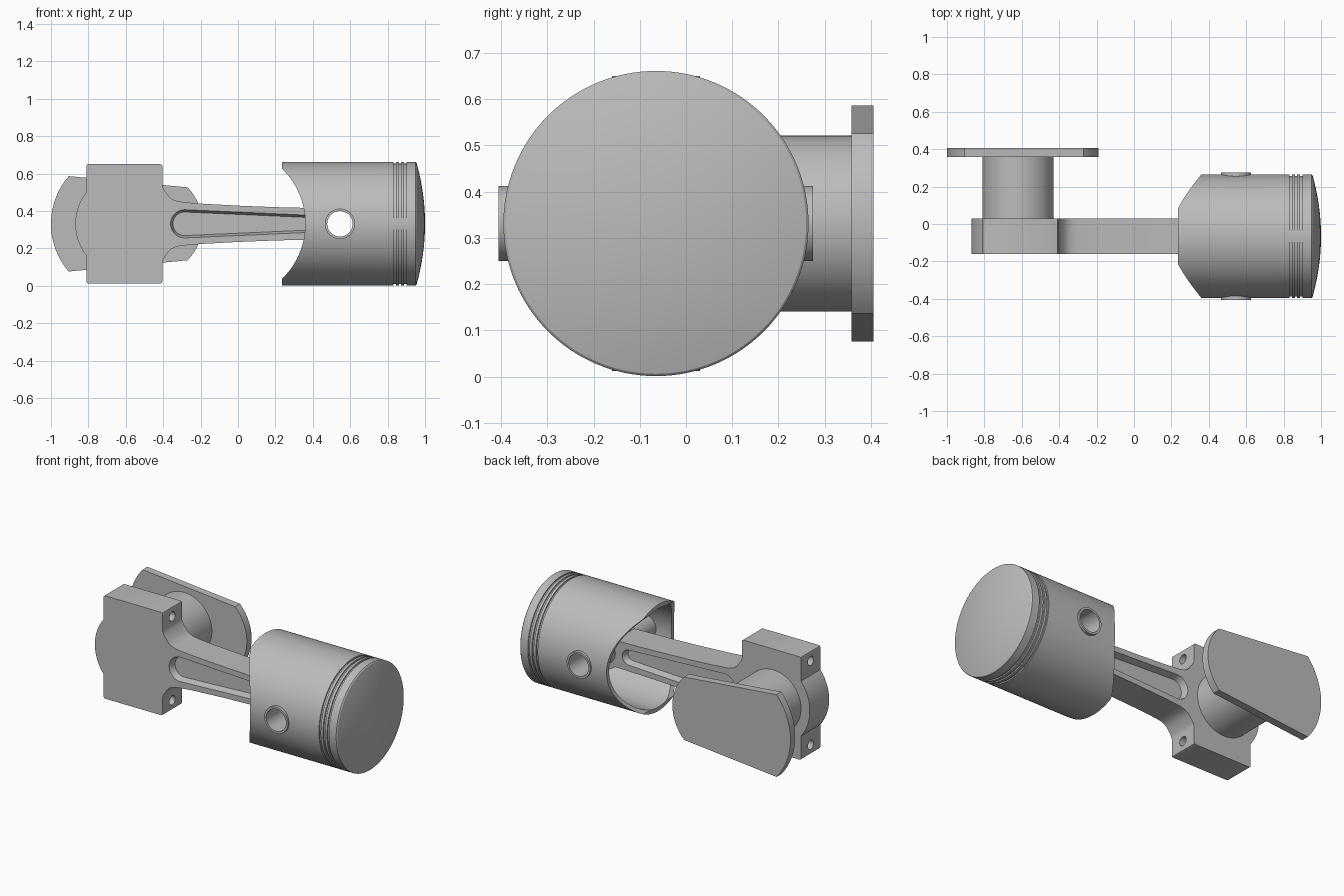
import bpy, bmesh
from math import sin, cos, pi, sqrt, radians, atan2
from mathutils import Matrix, Vector

if "Cube" in bpy.data.objects:
    bpy.data.objects.remove(bpy.data.objects["Cube"])

ZC = 0.331                    # height of the common axis
PY = -0.065                   # centre plane of rod and piston
PIN_X, CRANK_X = 0.545, -0.62

steel = bpy.data.materials.new("grey_metal")
steel.use_nodes = True
grey = (0.5, 0.5, 0.5, 1)
steel.diffuse_color = grey
steel.node_tree.nodes["Principled BSDF"].inputs["Base Color"].default_value = grey


def finish(name, bm):
    bmesh.ops.recalc_face_normals(bm, faces=bm.faces)
    mesh = bpy.data.meshes.new(name)
    bm.to_mesh(mesh)
    bm.free()
    mesh.materials.append(steel)
    ob = bpy.data.objects.new(name, mesh)
    bpy.context.collection.objects.link(ob)
    return ob


def prism(name, outline, y0, y1, far=None):
    """Loft an (x, dz) outline along y."""
    bm = bmesh.new()
    a = [bm.verts.new((x, y0, ZC + z)) for x, z in outline]
    b = [bm.verts.new((x, y1, ZC + z)) for x, z in far or outline]
    bm.faces.new(a)
    bm.faces.new(b[::-1])
    for i in range(len(a)):
        j = (i + 1) % len(a)
        bm.faces.new((a[i], a[j], b[j], b[i]))
    return finish(name, bm)


def lathe(name, profile, axis, centre, steps=96):
    """Revolve a closed (along, radius) profile around an axis."""
    bm = bmesh.new()
    side = Vector((0, 0, 1))
    vs = [bm.verts.new(Vector(centre) + axis * t + side * r) for t, r in profile]
    es = [bm.edges.new((vs[i], vs[(i + 1) % len(vs)])) for i in range(len(vs))]
    bmesh.ops.spin(bm, geom=vs + es, cent=centre, axis=axis, angle=2 * pi, steps=steps)
    bmesh.ops.remove_doubles(bm, verts=bm.verts, dist=1e-5)
    return finish(name, bm)


def cut(ob, *cutters):
    for c in cutters:
        c.hide_render = True
        mod = ob.modifiers.new("cut", "BOOLEAN")
        mod.operation, mod.solver, mod.object = "DIFFERENCE", "EXACT", c
        bpy.context.view_layer.objects.active = ob
        bpy.ops.object.modifier_apply(modifier=mod.name)
        bpy.data.objects.remove(c)


def arc(cx, r, a0, a1, n):
    return [(cx + r * cos(a0 + (a1 - a0) * i / n), r * sin(a0 + (a1 - a0) * i / n))
            for i in range(n + 1)]


def bulge(x_mid, x_end, h, n=12):
    """Half arc from the axis point to (x_end, h)."""
    s = abs(x_mid - x_end)
    r = (h * h + s * s) / (2 * s)
    cx = x_mid + r if x_mid < x_end else x_mid - r
    a0 = pi if x_mid < x_end else 0
    a1 = atan2(h, x_end - cx)
    return arc(cx, r, a0, a1, n)


def mirrored(half):
    """Close a half outline that starts and ends on the axis."""
    return half + [(x, -z) for x, z in half[-2:0:-1]]


def slot(shrink):
    return (arc(-0.285, 0.075 - shrink, pi * 1.5, pi * 0.5, 20)
            + arc(0.37, 0.046 - shrink, pi * 0.5, -pi * 0.5, 16))


X, Y = Vector((1, 0, 0)), Vector((0, 1, 0))


def rod_cylinder(name, r, axis, centre, t0, t1, steps=64):
    return lathe(name, [(t0, 0), (t0, r), (t1, r), (t1, 0)], axis, centre, steps)


# Piston: domed crown, ring grooves, hollow skirt
R = 0.33
profile = [(1 - 0.045 * (i / 8) ** 2, 0.325 * i / 8) for i in range(9)] + [(0.95, R)]
for gx in (0.9, 0.872, 0.844):
    profile += [(gx, R), (gx, R - 0.008), (gx - 0.012, R - 0.008), (gx - 0.012, R)]
profile += [(0.235, R), (0.235, R - 0.025), (0.78, R - 0.025), (0.78, 0)]
piston = lathe("piston", profile, X, (0, PY, ZC), 128)
cut(piston,
    rod_cylinder("skirt_cutter", 0.41, Y, (-0.05, PY, ZC), -0.5, 0.5, 128),
    rod_cylinder("pin_cutter", 0.075, Y, (PIN_X, PY, ZC), -0.5, 0.5))

# Hollow wrist pin
wrist_pin = lathe("wrist_pin", [(-0.34, 0.068), (-0.34, 0.081), (0.34, 0.081), (0.34, 0.068)],
                  Y, (PIN_X, PY, ZC), 64)

# Connecting rod: big end with ears, tapered beam, small end
half = bulge(-0.87, -0.81, 0.17)
half += [(-0.81, 0.308), (-0.807, 0.316), (-0.8, 0.319), (-0.415, 0.319), (-0.408, 0.316),
         (-0.405, 0.308), (-0.405, 0.205), (-0.398, 0.187), (-0.37, 0.147), (-0.355, 0.134),
         (-0.335, 0.124), (-0.3, 0.117), (-0.2, 0.108), (0, 0.097), (0.2, 0.089)]
half += arc(PIN_X, 0.115, radians(134), 0, 20)
rod = prism("connecting_rod", mirrored(half), PY - 0.095, PY + 0.095)
cutters = [rod_cylinder("small_end_cutter", 0.075, Y, (PIN_X, PY, ZC), -0.5, 0.5)]
for s in (-1, 1):
    cutters.append(prism("pocket_cutter", slot(-0.002), PY + s * 0.1, PY + s * 0.055, slot(0.012)))
    cutters.append(rod_cylinder("bolt_cutter", 0.028, X, (CRANK_X, PY, ZC + s * 0.26), -0.5, 0.5, 32))
cut(rod, *cutters)

# Crank journal and web
journal = rod_cylinder("crank_journal", 0.19, Y, (CRANK_X, 0, ZC), 0.02, 0.37, 96)
web = prism("crank_web",
            mirrored(bulge(-1.0, -0.905, 0.255) + bulge(-0.19, -0.27, 0.195)[::-1]), 0.358, 0.405)

# Smooth curved surfaces, keep machined edges sharp
bpy.ops.object.select_all(action="DESELECT")
for ob in (piston, wrist_pin, rod, journal, web):
    ob.select_set(True)
bpy.context.view_layer.objects.active = piston
bpy.ops.object.shade_smooth_by_angle(angle=radians(30))
